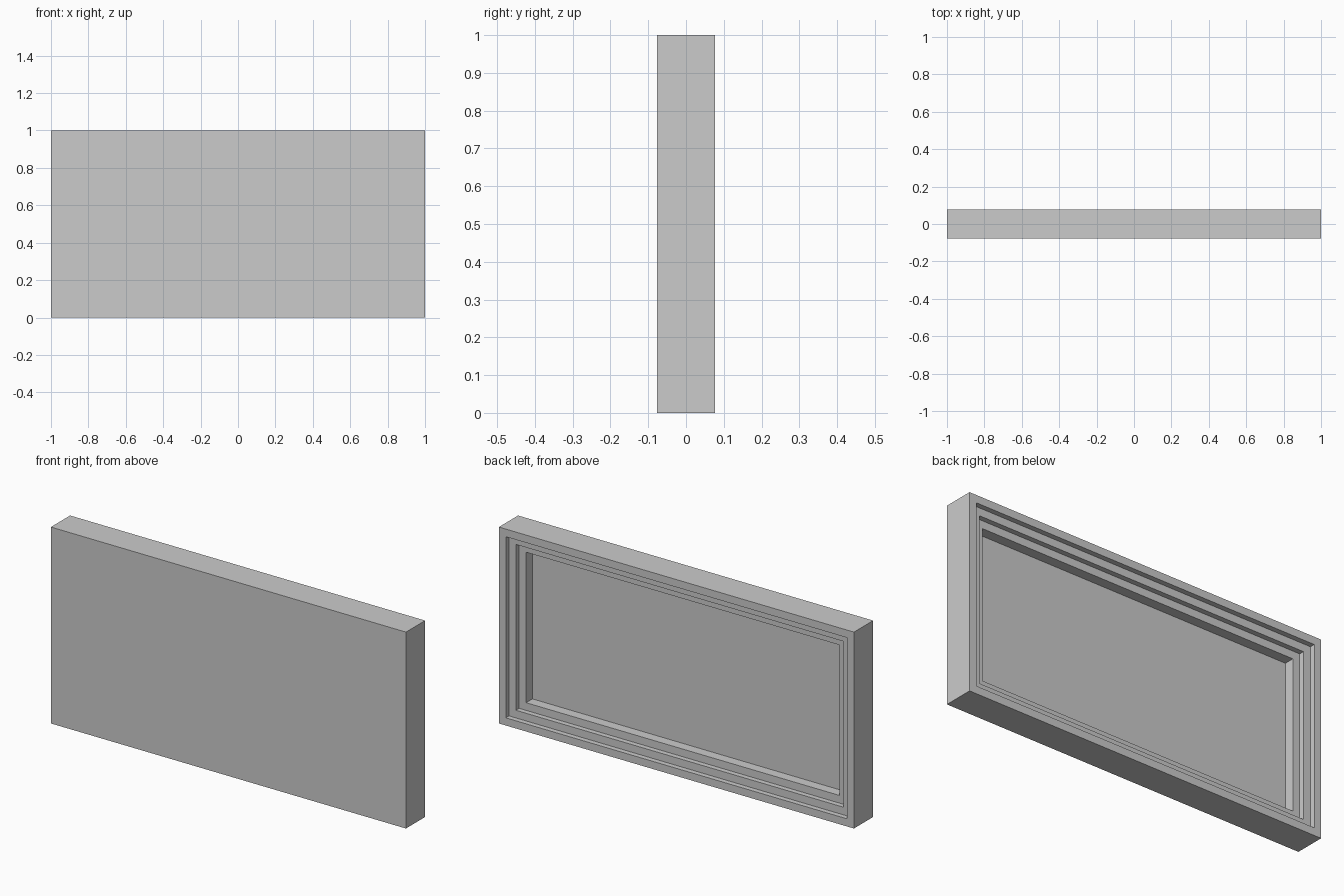
import bpy, bmesh
from mathutils import Matrix, Vector

if "Cube" in bpy.data.objects:
    bpy.data.objects.remove(bpy.data.objects["Cube"])

WIDTH, DEPTH, HEIGHT = 2.0, 0.154, 1.0
RIM = 0.039                      # width of every frame ledge
STEPS = (0.026, 0.026, 0.051)    # depth of each successive recess

bm = bmesh.new()

# Solid slab standing on the ground
bmesh.ops.create_cube(bm, size=1.0, matrix=Matrix.Translation((0, 0, HEIGHT / 2))
                      @ Matrix.Diagonal((WIDTH, DEPTH, HEIGHT, 1)))
bm.normal_update()
back = max(bm.faces, key=lambda f: f.calc_center_median().y)

# Stepped rectangular recess in the back
for step in STEPS:
    bmesh.ops.inset_region(bm, faces=[back], thickness=RIM, use_even_offset=True)
    result = bmesh.ops.extrude_discrete_faces(bm, faces=[back])
    back = result["faces"][0]
    bmesh.ops.translate(bm, verts=list(back.verts), vec=Vector((0, -step, 0)))
    bm.normal_update()

bmesh.ops.recalc_face_normals(bm, faces=bm.faces[:])
mesh = bpy.data.meshes.new("recessed_panel")
bm.to_mesh(mesh)
bm.free()
panel = bpy.data.objects.new("recessed_panel", mesh)
bpy.context.collection.objects.link(panel)
